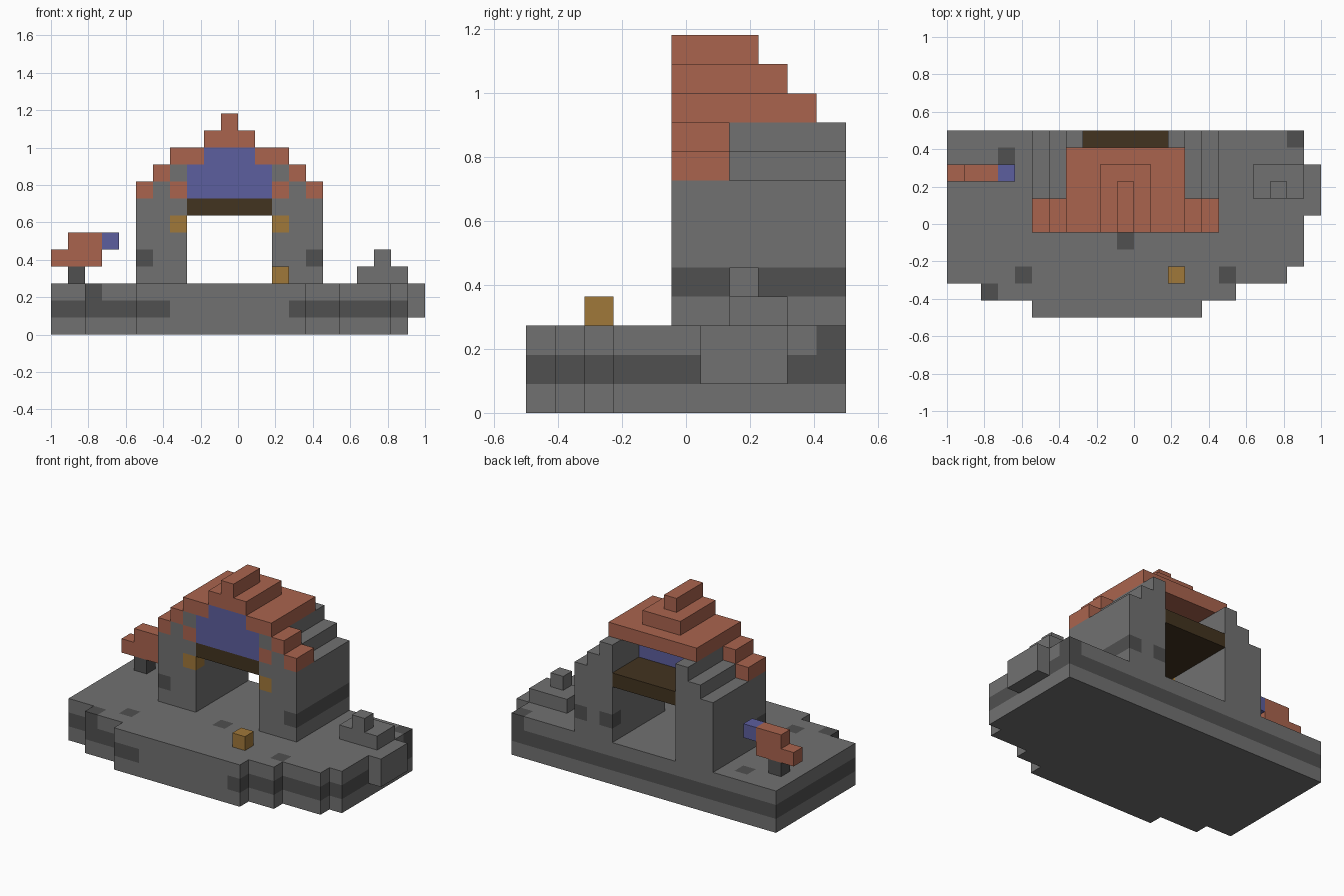
import bpy
import bmesh
from mathutils import Vector

if "Cube" in bpy.data.objects:
    bpy.data.objects.remove(bpy.data.objects["Cube"])

UNIT = 2 / 22                      # edge of one building block
ORIGIN = Vector((-1, -0.5, 0))


def material(name, rgb):
    m = bpy.data.materials.new(name)
    m.use_nodes = True
    m.diffuse_color = (*rgb, 1)
    m.node_tree.nodes["Principled BSDF"].inputs["Base Color"].default_value = (*rgb, 1)
    return m


STONE = material("grey stone", (0.165, 0.165, 0.165))
DARK = material("dark stone", (0.08, 0.08, 0.08))
CLAY = material("terracotta", (0.40, 0.127, 0.076))
BLUE = material("blue panel", (0.107, 0.112, 0.342))
BROWN = material("dark wood", (0.055, 0.033, 0.014))
GOLD = material("gold", (0.352, 0.188, 0.042))


def box(x0, x1, y0, y1, z0, z1):
    """Set of block cells filling a range."""
    return {(x, y, z) for x in range(x0, x1)
            for y in range(y0, y1) for z in range(z0, z1)}


def build(name, cells, rule):
    """Outer skin of a set of blocks; rule gives the material of each block."""
    me = bpy.data.meshes.new(name)
    bm = bmesh.new()
    mats = []
    for cell in sorted(cells):
        mat = rule(*cell) if callable(rule) else rule
        if mat not in mats:
            mats.append(mat)
        centre = Vector(cell) + Vector((0.5, 0.5, 0.5))
        for axis in range(3):
            for sign in (-1, 1):
                n, u = Vector((0, 0, 0)), Vector((0, 0, 0))
                n[axis] = sign
                u[(axis + 1) % 3] = 1
                v = n.cross(u)
                if tuple(int(c) for c in Vector(cell) + n) in cells:
                    continue
                corners = (-u - v, u - v, u + v, v - u)
                face = bm.faces.new([bm.verts.new(
                    ORIGIN + UNIT * (centre + (n + c) / 2)) for c in corners])
                face.material_index = mats.index(mat)
    bmesh.ops.remove_doubles(bm, verts=bm.verts, dist=UNIT / 100)
    bm.to_mesh(me)
    bm.free()
    for m in mats:
        me.materials.append(m)
    ob = bpy.data.objects.new(name, me)
    bpy.context.collection.objects.link(ob)
    return ob


# Ground slab with stepped front, dark seam and a few dark stones on top
ground = (box(5, 15, 0, 1, 0, 3) | box(2, 17, 1, 2, 0, 3)
          | box(0, 20, 2, 3, 0, 3) | box(0, 21, 3, 11, 0, 3))
dark_tops = {(2, 1), (20, 10), (3, 9), (4, 2), (10, 4), (16, 2)}
dark_back = {(12, 10), (9, 10), (8, 10)}


def ground_rule(x, y, z):
    if z == 1 and not (y == 0 and 7 <= x < 14):
        return DARK
    if z == 2 and (x, y) in dark_tops:
        return DARK
    return STONE


build("ground", ground, ground_rule)
build("side_ledge", box(21, 22, 6, 9, 1, 3), STONE)

# Rubble pile and loose block
build("rubble", box(18, 21, 7, 9, 3, 4) | box(19, 20, 7, 8, 4, 5), STONE)
build("loose_block", box(13, 14, 2, 3, 3, 4), GOLD)


# Stepped pillars, mirrored about the arch centre column
def pillar_rule(x, y, z):
    if y == 5 and x in (7, 13):
        if z == 6:
            return GOLD
        if z == 8:
            return CLAY
    if z == 4 and (x == 15 or (x, y) in {(5, 5), (13, 10)}):
        return DARK
    return STONE


def mirrored(cells):
    return {(20 - x, y, z) for x, y, z in cells}


pillar, eave = set(), set()
for step in range(3):
    pillar |= box(5 + step, 6 + step, 5, 11, 3, 8 + step)
for step in range(2):
    eave |= box(5 + step, 6 + step, 5, 7, 8 + step, 9 + step)
for side, flip in (("right", set), ("left", mirrored)):
    build(side + "_pillar", flip(pillar), pillar_rule)
    build(side + "_eave", flip(eave), CLAY)

# Lintel and blue panel filling the arch head
panel = box(8, 13, 5, 8, 8, 10) | box(9, 12, 5, 8, 10, 11)
build("lintel", box(8, 13, 5, 11, 7, 8), BROWN)
build("arch_panel", panel, BLUE)

# Stepped roof
roof = box(7, 14, 5, 10, 10, 11) | box(9, 12, 5, 9, 11, 12) | box(10, 11, 5, 8, 12, 13)
build("roof", roof - panel, CLAY)

# Small canopy on a post
build("canopy_post", box(1, 2, 8, 9, 3, 4), DARK)
build("canopy", box(0, 3, 8, 9, 4, 5) | box(1, 3, 8, 9, 5, 6), CLAY)
build("canopy_tip", box(3, 4, 8, 9, 5, 6), BLUE)
